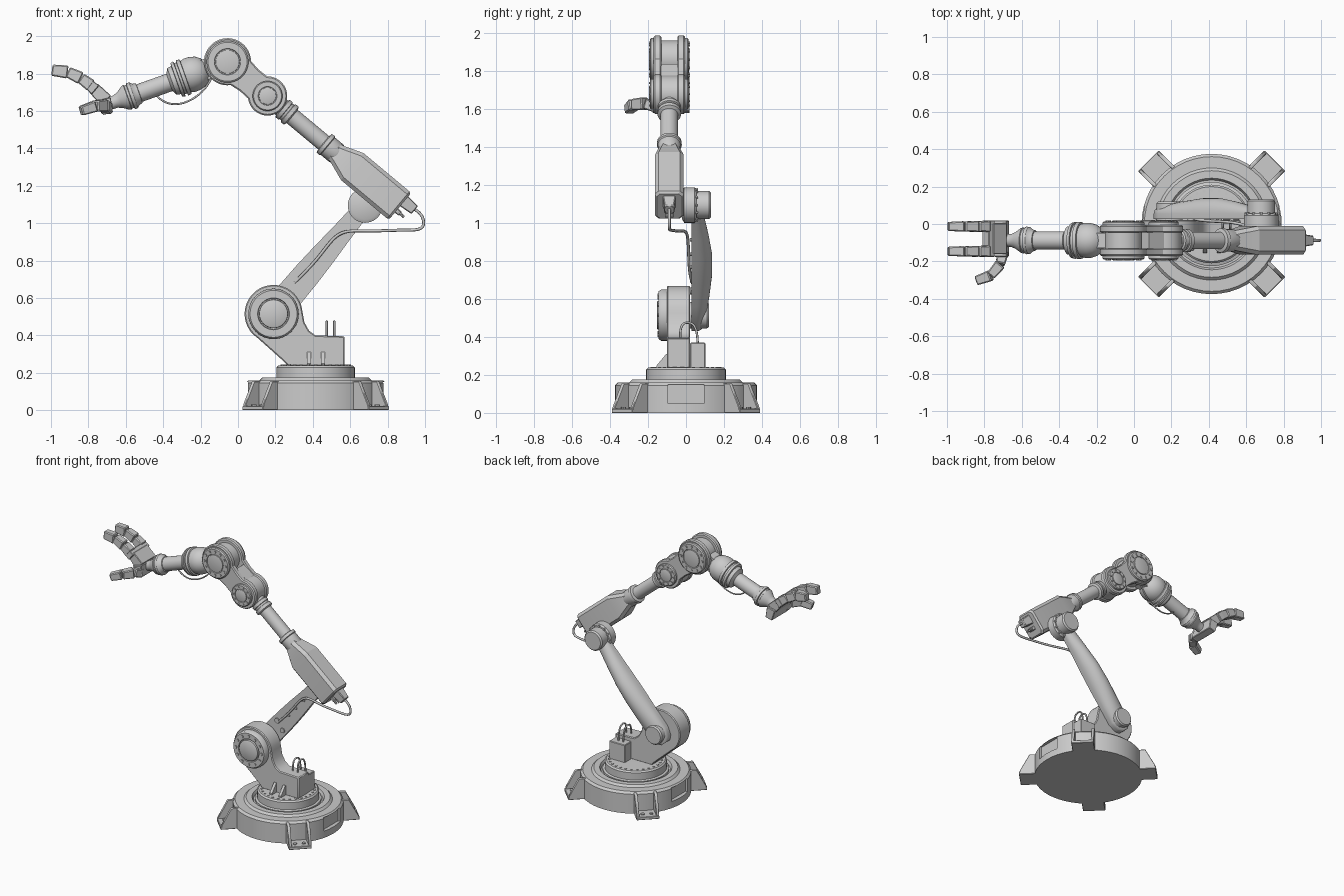
import bpy, bmesh
from math import sin, cos, pi, radians
from mathutils import Vector as V

if "Cube" in bpy.data.objects:
    bpy.data.objects.remove(bpy.data.objects["Cube"])

Y = V((0, 1, 0))


def solid(name, shells, bevel=0, sharp=35):
    """Mesh of closed lofts; each shell is a list of equal-length point rings."""
    bm = bmesh.new()
    for rings in shells:
        vs = [[bm.verts.new(p) for p in ring] for ring in rings]
        n = len(vs[0])
        for a, b in zip(vs, vs[1:]):
            for i in range(n):
                bm.faces.new((a[i], a[(i + 1) % n], b[(i + 1) % n], b[i]))
        bm.faces.new(vs[0][::-1])
        bm.faces.new(vs[-1])
    bmesh.ops.recalc_face_normals(bm, faces=bm.faces)
    if bevel:
        es = [e for e in bm.edges if e.calc_face_angle(0) > radians(40)]
        bmesh.ops.bevel(bm, geom=es, offset=bevel, segments=1, affect='EDGES', clamp_overlap=True)
    for f in bm.faces:
        f.smooth = True
    for e in bm.edges:
        e.smooth = e.calc_face_angle(0) < radians(sharp)
    me = bpy.data.meshes.new(name)
    bm.to_mesh(me)
    bm.free()
    ob = bpy.data.objects.new(name, me)
    bpy.context.collection.objects.link(ob)
    return ob


def turned(o, d, prof, seg=40):
    """Rings of (height, radius) around the axis d."""
    o, q = V(o), V(d).to_track_quat('Z', 'Y')
    return [[o + q @ V((r * cos(2 * pi * i / seg), r * sin(2 * pi * i / seg), h))
             for i in range(seg)] for h, r in prof]


def lathe(name, o, d, prof, seg=40):
    return solid(name, [turned(o, d, prof, seg)])


def plate(pts, y0, y1):
    return [[V((x, y, z)) for x, z in pts] for y in (y0, y1)]


def beam(p, q, s0, s1, side=Y):
    """Tapered bar from p to q; s0 and s1 are (width, height) at the ends."""
    p, q = V(p), V(q)
    d = (q - p).normalized()
    side = (side - d * side.dot(d)).normalized()
    up = d.cross(side)
    return [[c + side * w * a / 2 + up * h * b / 2 for a, b in ((1, 1), (-1, 1), (-1, -1), (1, -1))]
            for c, (w, h) in ((p, s0), (q, s1))]


def arc(cx, cz, r, a0, a1, n=24):
    return [(cx + r * cos(radians(a0 + (a1 - a0) * i / n)), cz + r * sin(radians(a0 + (a1 - a0) * i / n)))
            for i in range(n + 1)]


def bolts(name, o, d, R, n, r=.01, h=.01):
    d = V(d)
    return solid(name, [turned(c, d, [(-.005, r), (h, r)], 6) for c in turned(o, d, [(0, R)], n)[0]])


def hub(name, o, d, R, h, n=12):
    lathe(name, o, d, [(-.01, R), (h * .7, R), (h, R * .93), (h, R * .63), (h * .75, R * .61),
                       (h * .75, R * .57), (h * 1.1, R * .56), (h * 1.2, R * .5)])
    bolts(name + "_bolts", V(o) + V(d) * h, d, R * .78, n, R * .075, .006)


def cable(name, pts, r=.007):
    cu = bpy.data.curves.new(name, 'CURVE')
    cu.dimensions, cu.bevel_depth, cu.bevel_resolution = '3D', r, 2
    s = cu.splines.new('NURBS')
    s.points.add(len(pts) - 1)
    for p, c in zip(s.points, pts):
        p.co = (*c, 1)
    s.use_endpoint_u, s.order_u, s.resolution_u = True, 4, 6
    ob = bpy.data.objects.new(name, cu)
    bpy.context.collection.objects.link(ob)
    bpy.ops.object.select_all(action='DESELECT')
    ob.select_set(True)
    bpy.context.view_layer.objects.active = ob
    bpy.ops.object.convert(target='MESH')


# Round base with a recess on each side
BX = .415
base = lathe("base_ring", (BX, 0, 0), (0, 0, 1),
             [(0, .375), (.145, .375), (.16, .36), (.16, .30), (.175, .285), (.175, .245), (.155, .235), (.155, .1)], 48)
cut = solid("recess_cutter", [beam((BX + s * .345, 0, .1), (BX + s * .45, 0, .1), (.19, .1), (.19, .1)) for s in (1, -1)])
cut.hide_render = True
m = base.modifiers.new("recess", 'BOOLEAN')
m.operation, m.object, m.solver = 'DIFFERENCE', cut, 'EXACT'
bpy.context.view_layer.objects.active = base
base.select_set(True)
bpy.ops.object.modifier_apply(modifier="recess")
bpy.data.objects.remove(cut)
bpy.ops.object.shade_smooth_by_angle(angle=radians(35))

# Four bolted feet with gussets
for k in range(4):
    a = radians(45 + 90 * k)
    rad, tan = V((cos(a), sin(a), 0)), V((-sin(a), cos(a), 0))
    P = lambda r, t, z: V((BX, 0, z)) + rad * r + tan * t
    shells = [beam(P(.33, 0, .011), P(.478, 0, .011), (.156, .022), (.156, .022), tan)]
    for t in (-.068, .068):
        shells.append([[P(r, t + e, z) for r, z in ((.34, .01), (.472, .01), (.472, .03), (.405, .155), (.34, .155))]
                       for e in (-.01, .01)])
    solid("foot", shells, .003)
    solid("foot_bolts", [turned(P(.435, t, .02), (0, 0, 1), [(0, .013), (.01, .013)], 8) for t in (-.03, .03)])

# Turntable and shoulder bracket
lathe("turntable", (BX, 0, 0), (0, 0, 1), [(.15, .225), (.17, .225), (.175, .21), (.228, .21), (.238, .2), (.24, .15)], 48)
bolts("turntable_bolts", (BX, 0, .238), (0, 0, 1), .18, 28, .009, .005)
solid("shoulder_bracket", [plate(arc(.19, .515, .155, 5, 237) + [(.24, .265), (.27, .235), (.57, .235), (.57, .395),
                           (.415, .40), (.38, .425), (.355, .47)], -.10, .022)], .006)
solid("bracket_gussets", [[[V((x, y, z)) for y, z in ((-.09, .235), (-.155, .235), (-.155, .25), (-.105, .31), (-.09, .31))]
                           for x in (c - .01, c + .01)] for c in (.38, .455)])
solid("junction_box", [beam((.50, .062, .235), (.50, .062, .37), (.08, .13), (.08, .13))], .004)
hub("shoulder_motor", (.19, -.10, .515), (0, -1, 0), .135, .045)
for x in (.475, .515):
    cable("bracket_cable", [(x, -.03, .39), (x, -.035, .47), (x, .015, .485), (x, .06, .46), (x, .062, .36)], .006)

# Lower arm: flat front, rounded swelling back
S, E = V((.19, 0, .515)), V((.68, 0, 1.095))
D = (E - S).normalized()
N = V((D.z, 0, -D.x))
rings = []
for u, w, yb in ((-.085, .03, .085), (-.06, .06, .095), (0, .08, .105), (.12, .076, .122), (.28, .073, .138),
                 (.42, .066, .138), (.56, .056, .118), (.68, .05, .095), (.78, .045, .08)):
    sec = [(w, .028)] + [(w * cos(t * pi / 12), .055 + (yb - .055) * sin(t * pi / 12)) for t in range(13)] + [(-w, .028)]
    rings.append([S + D * u + N * a + Y * y for a, y in sec])
solid("lower_arm", [rings], 0, 40)
lathe("shoulder_cap", S, Y, [(.0, .07), (.11, .07), (.12, .062)])
solid("lower_arm_screws", [turned(S + D * u + N * n + Y * .03, (0, -1, 0), [(0, r), (.01, r)], 12)
                           for u, n, r in ((.2, .04, .018), (.22, -.035, .018), (.33, 0, .009), (.42, 0, .009), (.52, 0, .009))])

# Elbow joint
lathe("elbow_flange", E, Y, [(-.02, .075), (-.01, .093), (.045, .093), (.055, .083), (.056, .07)])
bolts("elbow_bolts", E + Y * .054, Y, .082, 12, .008, .008)
lathe("elbow_cap", E, Y, [(.05, .074), (.122, .074), (.132, .065)])

# Upper arm: tube, collars and chamfered motor housing
CY = -.088
J1, J2 = V((.158, CY, 1.68)), V((-.056, CY, 1.863))
U = V((.768, 0, -.64)).normalized()
W = V((-U.z, 0, U.x))
lathe("upper_arm_tube", J1, U, [(.05, .05), (.10, .05), (.105, .06), (.125, .06), (.128, .054), (.14, .054), (.143, .062),
      (.165, .062), (.172, .046), (.39, .046), (.395, .064), (.415, .066), (.42, .06), (.48, .06), (.50, .05)])


def octo(u, hy, hv, c):
    return [J1 + U * u + Y * a + W * b for a, b in ((hy, hv - c), (hy - c, hv), (c - hy, hv), (-hy, hv - c),
                                                   (-hy, c - hv), (c - hy, -hv), (hy - c, -hv), (hy, c - hv))]


solid("motor_housing", [[octo(.46, .05, .05, .02), octo(.485, .056, .056, .02), octo(.59, .076, .094, .02),
                         octo(.91, .076, .094, .02), octo(.922, .066, .084, .018)]], 0, 15)
K = J1 + U * .91
solid("housing_plugs", [beam(K + W * .035, K + W * .035 + U * .085, (.07, .07), (.05, .055)),
                        beam(K - W * .03, K - W * .03 + U * .04, (.05, .03), (.04, .025))], .005)
solid("plug_pins", [turned(K - W * .03 + Y * t, U, [(.02, .008), (.065, .008)], 10) for t in (-.014, .014)])
cable("arm_cable", [K + W * .035 + U * .07, (.975, CY, 1.06), (1.0, CY, 1.01), (.985, CY, .96), (.88, -.08, .965),
                    (.70, -.04, .955), (.56, .005, .965), (.49, .012, .90), (.42, .015, .80), (.34, .02, .72), (.30, .035, .68)], .008)

# Double-joint link: two waisted cheeks around a middle block
A = -40.5
waist = [(J2 + (J1 - J2) * .54 + V((sin(radians(-A)), 0, cos(radians(A)))) * s * .076) for s in (1, -1)]
outline = (arc(J2.x, J2.z, .126, A + 42, A + 318, 32) + [(waist[1].x, waist[1].z)]
           + arc(J1.x, J1.z, .105, A - 132, A + 132, 26) + [(waist[0].x, waist[0].z)])
for s in (1, -1):
    a, b = sorted((CY + s * .042, CY + s * .082))
    solid("link_cheek", [plate(outline, a, b)], .007)
    hub("wrist_hub", J2 + Y * s * .082, Y * s, .112, .02)
    hub("link_hub", J1 + Y * s * .082, Y * s, .08, .02, 10)
solid("link_block", [beam(J2 + (J1 - J2) * .42, J1, (.09, .14), (.09, .16))])
lathe("link_barrel", J1 - Y * .05, Y, [(0, .098), (.1, .098)])
lathe("wrist_barrel", J2 - Y * .046, Y, [(0, .1), (.092, .1)])

# Forearm with ball, rings and wrist
F = V((-.942, 0, -.335))
solid("forearm_neck", [beam(J2, J2 + F * .16, (.08, .12), (.08, .11))])
lathe("forearm", J2, F, [(.115, .045), (.13, .066), (.155, .084), (.185, .093), (.215, .094), (.237, .088), (.239, .098),
      (.258, .1), (.26, .088), (.272, .088), (.274, .099), (.29, .095), (.292, .08), (.315, .075), (.33, .049), (.5, .049),
      (.502, .055), (.52, .06), (.533, .072), (.55, .074), (.553, .065), (.565, .065), (.568, .07), (.58, .066),
      (.61, .045), (.635, .035), (.675, .033)])
cable("forearm_cable", [(-.13, CY, 1.80), (-.16, CY, 1.73), (-.23, CY, 1.66), (-.35, CY, 1.62), (-.42, CY, 1.66), (-.44, CY, 1.69)], .005)

# Hand: palm plates, two fingers and a thumb
HY = -.078
solid("palm", [beam((-.695, HY, 1.585), (-.715, HY, 1.665), (.195, .055), (.195, .07)),
               beam((-.705, HY, 1.655), (-.775, HY, 1.725), (.165, .075), (.165, .065)),
               beam((-.762, HY, 1.712), (-.795, HY, 1.74), (.195, .062), (.195, .058))], .004, 15)
path = [(-.785, 1.735), (-.84, 1.775), (-.91, 1.808), (-.995, 1.818)]
for y in (-.013, -.146):
    solid("finger", [beam((a[0], y, a[1]), (b[0], y, b[1]), (w, h), (w - .008, h - .01))
                     for a, b, w, h in zip(path, path[1:], (.062, .06, .056), (.068, .068, .07))], .006, 15)
T = [V(p) for p in ((-.70, -.15, 1.612), (-.715, -.215, 1.63), (-.765, -.275, 1.625), (-.84, -.302, 1.6))]
solid("thumb", [beam(a, b, (w, .06), (w - .008, .05), V((0, 0, 1)))
                for a, b, w in zip(T, T[1:], (.062, .066, .058))], .006, 15)
